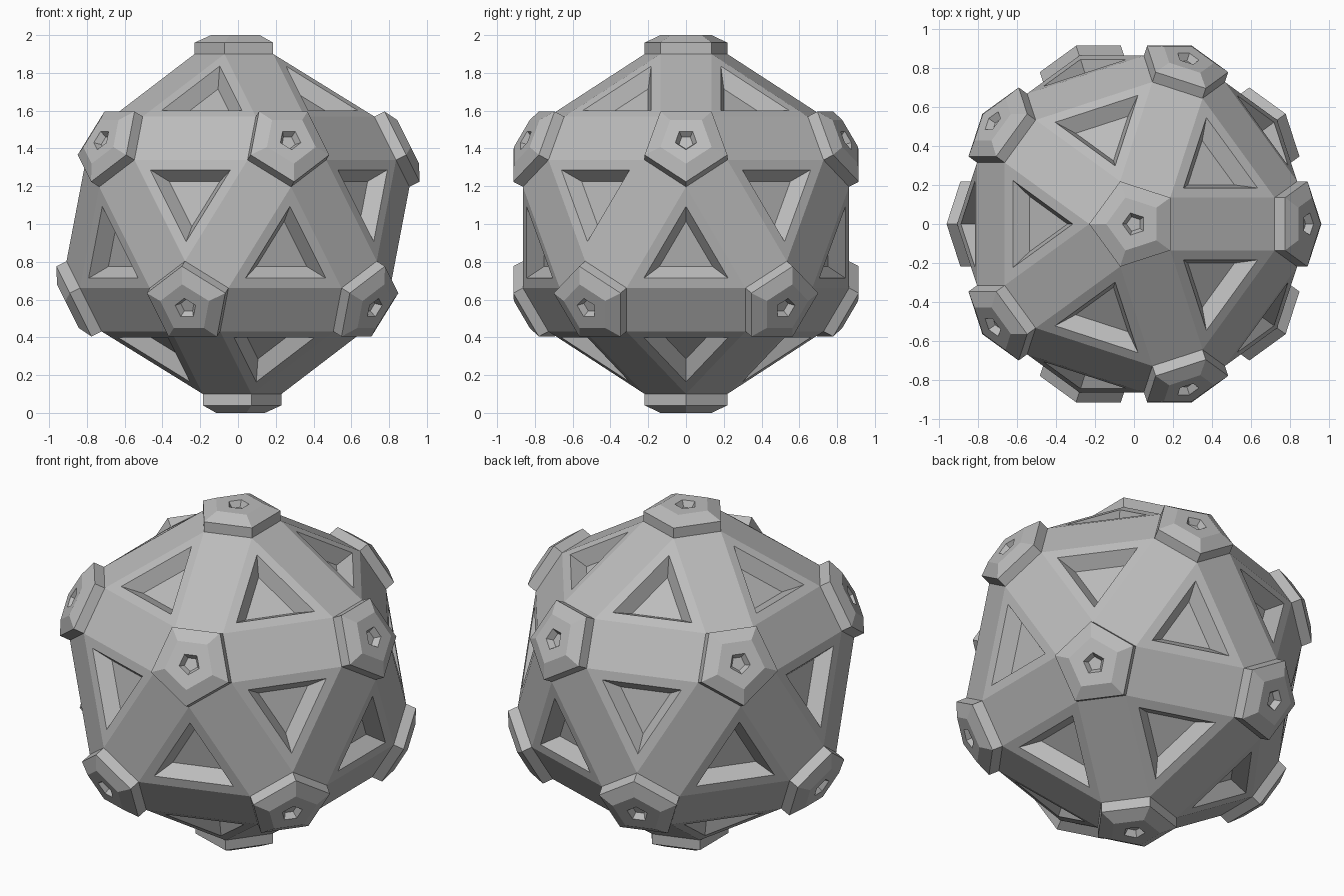
import bpy, bmesh, math
from mathutils import Vector

if "Cube" in bpy.data.objects:
    bpy.data.objects.remove(bpy.data.objects["Cube"])

CENTRE = Vector((0, 0, 1))
BASE, PENT_R = 0.90, 0.23        # distance of pentagon faces from centre, their radius

grey = bpy.data.materials.new("plain grey")
grey.diffuse_color = (0.5, 0.5, 0.5, 1)
grey.use_nodes = True
grey.node_tree.nodes["Principled BSDF"].inputs["Base Color"].default_value = grey.diffuse_color


def finish(bm, name):
    bmesh.ops.recalc_face_normals(bm, faces=bm.faces)
    mesh = bpy.data.meshes.new(name)
    bm.to_mesh(mesh)
    bm.free()
    mesh.materials.append(grey)
    obj = bpy.data.objects.new(name, mesh)
    obj.location = CENTRE
    bpy.context.collection.objects.link(obj)


def step(bm, face, scale, rise):
    """Extrude a face along its normal, scaling the new face about its middle."""
    n = face.normal.copy()
    new = bmesh.ops.extrude_discrete_faces(bm, faces=[face])["faces"][0]
    c = new.calc_center_median()
    for v in new.verts:
        v.co = c + (v.co - c) * scale + n * rise
    new.normal_update()
    return new


# twelve icosahedron corner directions
corners = [Vector((0, 0, 1)), Vector((0, 0, -1))]
for k in range(5):
    for sign, turn in ((1, 0), (-1, 36)):
        a = math.radians(72 * k + turn)
        corners.append(Vector((2 * math.cos(a), 2 * math.sin(a), sign)) / math.sqrt(5))


def pentagon(n):
    """Pentagon at corner n with its flat sides facing the neighbouring corners."""
    near = [m for m in corners if 0.3 < n.dot(m) < 0.6]
    u = (near[0] - n * n.dot(near[0])).normalized()
    w = n.cross(u)
    angles = [math.radians(36 + 72 * k) for k in range(5)]
    return [n * BASE + PENT_R * (u * math.cos(a) + w * math.sin(a)) for a in angles]


# body: hull of all pentagons, with a sunken triangle in each of the 20 faces
bm = bmesh.new()
for n in corners:
    for p in pentagon(n):
        bm.verts.new(p)
bmesh.ops.convex_hull(bm, input=bm.verts)
bmesh.ops.dissolve_limit(bm, angle_limit=math.radians(2), verts=bm.verts, edges=bm.edges)
bmesh.ops.recalc_face_normals(bm, faces=bm.faces)
for f in [f for f in bm.faces if len(f.verts) == 3]:
    f = step(bm, f, 0.71, 0)
    step(bm, f, 0.63, -0.08)
finish(bm, "faceted_body")

# corner caps: raised, chamfered pentagons with a small socket
bm = bmesh.new()
for n in corners:
    f = bm.faces.new([bm.verts.new(p) for p in pentagon(n)])
    f.normal_update()
    f = step(bm, f, 1, 0.06)
    f = step(bm, f, 0.62, 0.04)
    f = step(bm, f, 0.42, 0)
    step(bm, f, 0.65, -0.035)
finish(bm, "corner_caps")
